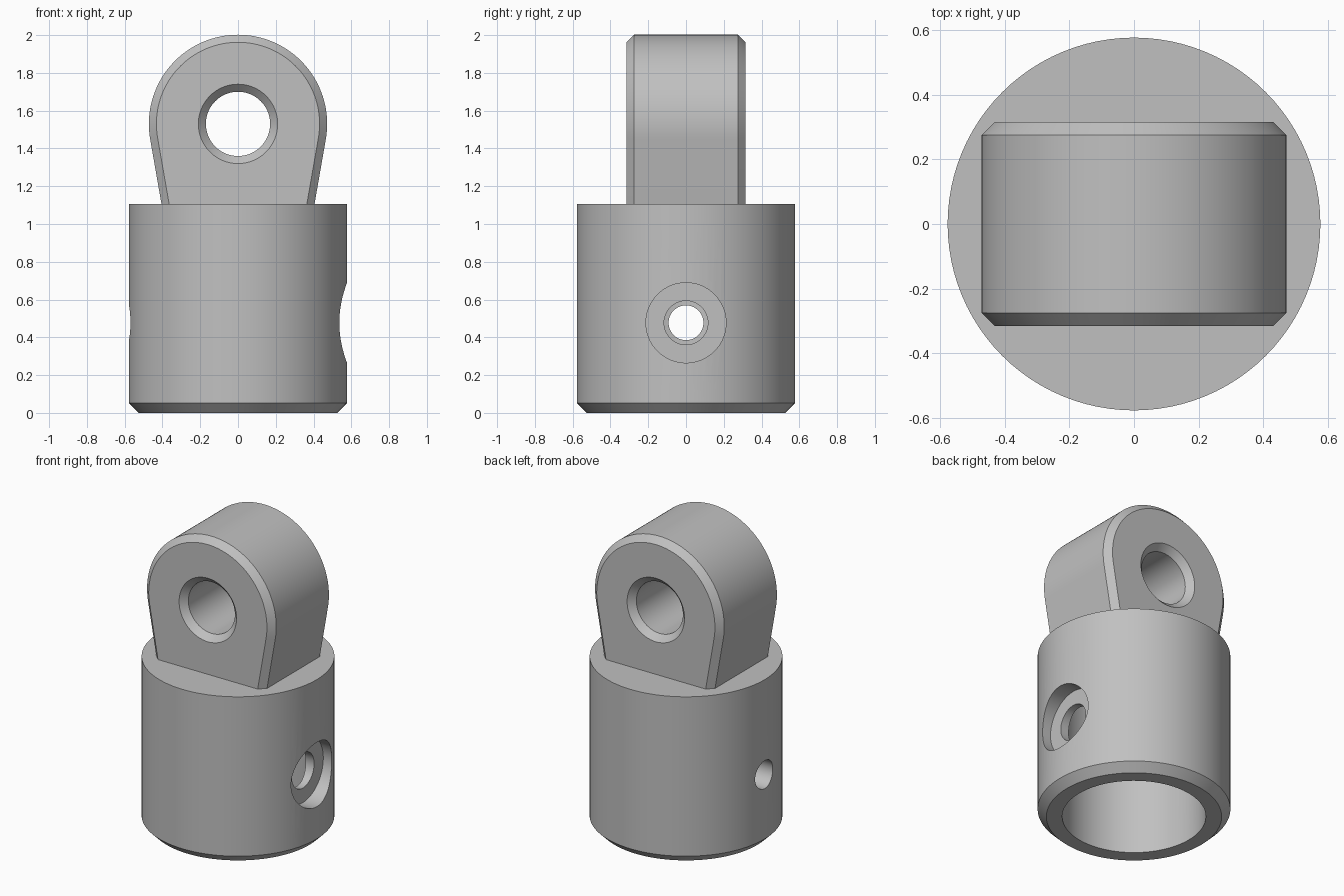
import bpy, bmesh, math
from mathutils import Matrix

if "Cube" in bpy.data.objects:
    bpy.data.objects.remove(bpy.data.objects["Cube"])

SEG = 96
metal = bpy.data.materials.new("plain grey")
metal.diffuse_color = (0.53, 0.53, 0.53, 1)
metal.use_nodes = True
metal.node_tree.nodes["Principled BSDF"].inputs["Base Color"].default_value = metal.diffuse_color


def make_object(name, bm):
    bmesh.ops.recalc_face_normals(bm, faces=bm.faces)
    mesh = bpy.data.meshes.new(name)
    bm.to_mesh(mesh)
    bm.free()
    mesh.materials.append(metal)
    ob = bpy.data.objects.new(name, mesh)
    bpy.context.collection.objects.link(ob)
    return ob


def lathe(name, profile, matrix=Matrix()):
    """Solid of revolution about z from (radius, height) points, capped at both ends unless closed."""
    bm = bmesh.new()
    rings = [[bm.verts.new((r * math.cos(2 * math.pi * i / SEG),
                            r * math.sin(2 * math.pi * i / SEG), h)) for i in range(SEG)]
             for r, h in profile]
    for a, b in zip(rings, rings[1:]):
        for i in range(SEG):
            j = (i + 1) % SEG
            bm.faces.new((a[i], a[j], b[j], b[i]))
    bm.faces.new(rings[0])
    bm.faces.new(rings[-1])
    bmesh.ops.transform(bm, matrix=matrix, verts=bm.verts)
    return make_object(name, bm)


def cut(target, cutters):
    bpy.context.view_layer.objects.active = target
    for c in cutters:
        mod = target.modifiers.new("cut", 'BOOLEAN')
        mod.operation = 'DIFFERENCE'
        mod.solver = 'EXACT'
        mod.object = c
        bpy.ops.object.modifier_apply(modifier=mod.name)
        bpy.data.objects.remove(c)


def smooth(ob):
    bpy.ops.object.select_all(action='DESELECT')
    ob.select_set(True)
    bpy.context.view_layer.objects.active = ob
    bpy.ops.object.shade_smooth_by_angle(angle=math.radians(30))


# Tube socket: outer body with bottom chamfer, blind bore running up inside
R, TOP, BORE = 0.577, 1.105, 0.43
socket = lathe("tube_socket", [(BORE, 0.95), (BORE, 0), (R - 0.052, 0), (R, 0.052), (R, TOP)])

# Set screw holes: counterbored on +x, small plain hole on -x
along_x = Matrix.Translation((0, 0, 0.477)) @ Matrix.Rotation(math.pi / 2, 4, 'Y')
cut(socket, [
    lathe("screw_hole", [(0.116, 0.2), (0.116, 0.475), (0.212, 0.475), (0.212, 0.8)], along_x),
    lathe("far_hole", [(0.092, -0.8), (0.092, -0.2)], along_x),
])
smooth(socket)

# Eye lug: rounded top with tapering tangent sides, chamfered front and back rims
ZC, RAD, HALF, CH = 1.53, 0.472, 0.315, 0.04
TILT, BASE = math.radians(9.9), TOP - 0.01


def lug_outline(r):
    n = 72
    pts = []
    for i in range(n + 1):
        a = -TILT + (math.pi + 2 * TILT) * i / n
        pts.append((r * math.cos(a), ZC + r * math.sin(a)))
    x, z = pts[0]
    foot = x - (z - BASE) * math.tan(TILT)
    return [(foot, BASE)] + pts + [(-foot, BASE)]


bm = bmesh.new()
loops = [[bm.verts.new((x, y, z)) for x, z in lug_outline(r)]
         for r, y in ((RAD - CH, -HALF), (RAD, -HALF + CH), (RAD, HALF - CH), (RAD - CH, HALF))]
for a, b in zip(loops, loops[1:]):
    for i in range(len(a)):
        j = (i + 1) % len(a)
        bm.faces.new((a[i], a[j], b[j], b[i]))
bm.faces.new(loops[0])
bm.faces.new(loops[-1])
lug = make_object("eye_lug", bm)

# Pin hole through the lug, countersunk at both faces
along_y = Matrix.Translation((0, 0, ZC)) @ Matrix.Rotation(math.pi / 2, 4, 'X')
E = 0.05
cut(lug, [lathe("pin_hole", [(0.21 + E, -HALF - E), (0.17, -HALF + CH),
                             (0.17, HALF - CH), (0.21 + E, HALF + E)], along_y)])
smooth(lug)
